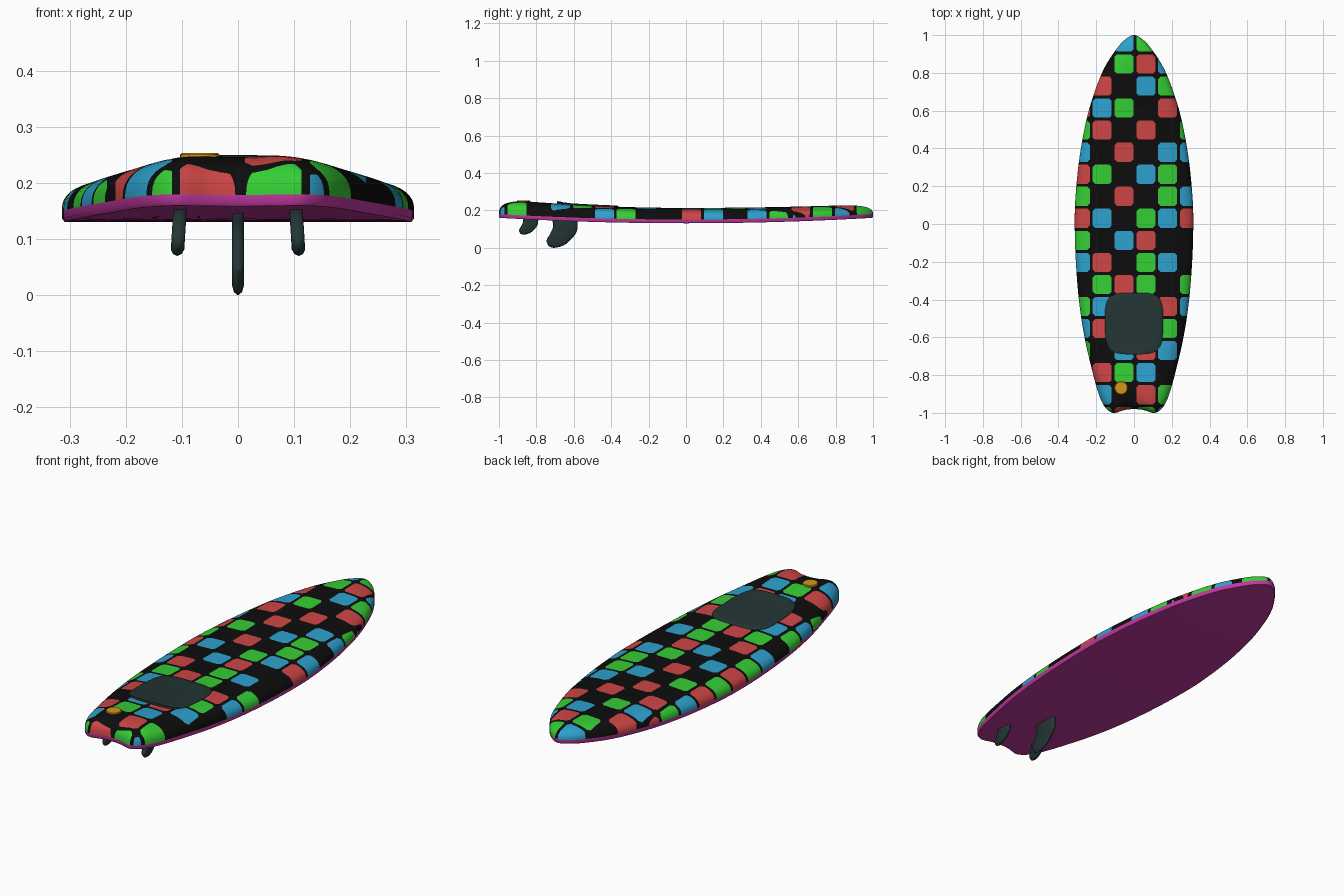
import bpy, bmesh, math
from mathutils import Vector
from mathutils.bvhtree import BVHTree

if "Cube" in bpy.data.objects:
    bpy.data.objects.remove(bpy.data.objects["Cube"])


def material(name, rgb):
    m = bpy.data.materials.new(name)
    m.diffuse_color = (*rgb, 1)
    m.use_nodes = True
    m.node_tree.nodes["Principled BSDF"].inputs["Base Color"].default_value = m.diffuse_color
    return m


BLACK = material("black", (0.004, 0.004, 0.004))
RED = material("red", (0.62, 0.06, 0.06))
GREEN = material("green", (0.035, 0.62, 0.035))
BLUE = material("blue", (0.026, 0.36, 0.62))
PINK = material("magenta", (0.54, 0.04, 0.35))
SLATE = material("dark slate", (0.017, 0.034, 0.034))
GOLD = material("gold", (0.68, 0.30, 0.01))


def finish(bm, name, mats, angle=40):
    me = bpy.data.meshes.new(name)
    bm.to_mesh(me)
    bm.free()
    ob = bpy.data.objects.new(name, me)
    bpy.context.collection.objects.link(ob)
    for m in mats:
        me.materials.append(m)
    bpy.ops.object.select_all(action='DESELECT')
    ob.select_set(True)
    bpy.context.view_layer.objects.active = ob
    bpy.ops.object.shade_smooth_by_angle(angle=math.radians(angle))
    return ob


def loft(rings):
    """Skin closed rings with quads; coincident points are welded."""
    bm = bmesh.new()
    vs = [[bm.verts.new(p) for p in ring] for ring in rings]
    for a, b in zip(vs, vs[1:]):
        n = len(a)
        for i in range(n):
            j = (i + 1) % n
            bm.faces.new((a[j], a[i], b[i], b[j]))
    bmesh.ops.remove_doubles(bm, verts=bm.verts[:], dist=1e-4)
    return bm


def smooth_curve(pts, first, last, steps):
    """Catmull-Rom curve through pts."""
    p = [Vector(q) for q in [first] + pts + [last]]
    out = []
    for i in range(1, len(p) - 2):
        a, b, c, d = p[i - 1:i + 3]
        for k in range(steps):
            t = k / steps
            out.append(0.5 * (2 * b + (c - a) * t + (2 * a - 5 * b + 4 * c - d) * t * t
                              + (3 * b - a - 3 * c + d) * t ** 3))
    return out + [p[-2]]


# Board outline: half from nose to tail notch, then mirrored
half = [(0, 1), (0.045, 0.978), (0.09, 0.93), (0.155, 0.83), (0.205, 0.71), (0.25, 0.56),
        (0.286, 0.37), (0.307, 0.18), (0.314, 0.03), (0.309, -0.18), (0.292, -0.4),
        (0.262, -0.6), (0.218, -0.79), (0.187, -0.9), (0.16, -0.96), (0.13, -0.992),
        (0.1, -1.0), (0.05, -0.985), (0, -0.98)]
side = smooth_curve(half, (-0.045, 0.978), (-0.05, -0.985), 6)
outline = side + [Vector((-p.x, p.y)) for p in side[-2:0:-1]]


def bottom_z(y):
    return 0.131 + 0.029 * y * y


def top_z(y):
    return 0.213 + (0.02 if y > 0 else 0.049) * y * y


def board_ring(r, height):
    """Outline shrunk towards the centre line, height(y) above the base."""
    ring = []
    for p in outline:
        y = p.y * (0.7 + 0.3 * r)
        ring.append((p.x * r, y, height(y)))
    return ring


BAND = 0.02

# Hull bottom with the low rail band
bottom = [(r, 0) for r in (0, 0.25, 0.5, 0.75, 0.9, 0.985)] + [(1, 0.006), (1, BAND)]
hull = loft([board_ring(r, lambda y, h=h: bottom_z(y) + h) for r, h in bottom])
finish(hull, "hull_bottom", [PINK])

# Domed deck
N = 20
deck_rings = []
for i in range(N + 1):
    r = math.cos(i / N * math.pi / 2) if i < N else 0.0
    f = (1 - r ** 4.7) ** 0.4
    deck_rings.append(board_ring(r, lambda y, f=f: bottom_z(y) + BAND
                                 + (top_z(y) - bottom_z(y) - BAND) * f))
deck = loft(deck_rings)
tree = BVHTree.FromBMesh(deck)


def deck_z(x, y):
    return tree.ray_cast(Vector((x, y, 1)), Vector((0, 0, -1)))[0].z


# Coloured tiles on the deck, nose row first; dots stay black
rows = ["..BG..", "..GRB.", ".R.BG.", "RBG.RB", "GR.R.G", "B.R.BB", "RG.BG.", "G.R.GB",
        "RB.GBR", "G.BR..", "BR.GB.", ".GRG.G", "GB..RB", "BR..G.", "G.BRB.", ".RGB..",
        ".B.RG.", ".GRGB."]
PX, PY, X0, Y0 = 0.1155, 0.1167, 0.005, 0.03
EDGE, CORNER = 0.435, 0.76


def cut(u, v, c):
    """Cut the deck along u*col + v*row = c in tile units."""
    n = Vector((u / PX, v / PY, 0))
    c += u * (X0 / PX + 0.5) + v * Y0 / PY
    bmesh.ops.bisect_plane(deck, geom=deck.verts[:] + deck.edges[:] + deck.faces[:],
                           dist=1e-4, plane_co=n * (c / n.length_squared), plane_no=n)


for s in (-1, 1):
    for k in range(-3, 3):
        cut(1, 0, k + s * EDGE)
    for k in range(-9, 9):
        cut(0, 1, k + s * EDGE)
    for k in range(-12, 12):
        cut(1, 1, k + s * CORNER)
        cut(1, -1, k + s * CORNER)

for f in deck.faces:
    c = f.calc_center_median()
    u, v = (c.x - X0) / PX - 0.5, (c.y - Y0) / PY
    col, row = round(u), round(v)
    du, dv = abs(u - col), abs(v - row)
    if max(du, dv) < EDGE and du + dv < CORNER and 0 <= 8 - row < 18 and -3 <= col < 3:
        f.material_index = ".RGB".index(rows[8 - row][col + 3])
finish(deck, "deck", [BLACK, RED, GREEN, BLUE])

# Grip pad hugging the deck, with a small kick at the rear
pad_rings = []
for r, lift in ((1, -0.006), (1, 0.003), (0.97, 0.006), (0.8, 0.006), (0.55, 0.006),
                (0.3, 0.006), (0, 0.006)):
    ring = []
    for i in range(64):
        a = -2 * math.pi * i / 64
        c, s = math.cos(a), math.sin(a)
        x = math.copysign(abs(c) ** 0.5, c) * 0.154 * r
        y = math.copysign(abs(s) ** 0.5, s) * 0.163 * r
        x *= 1 + 0.25 * min(0, y + 0.03)
        kick = 0.008 * max(0, (-y - 0.08) / 0.08) ** 2 if lift > 0 else 0
        ring.append((x, y - 0.527, deck_z(x, y - 0.527) + lift + kick))
    pad_rings.append(ring)
finish(loft(pad_rings), "grip_pad", [SLATE], 60)

# Leash plug
px, py = -0.068, -0.868
pz = deck_z(px, py)
plug_rings = [[(px + r * math.cos(-a * math.pi / 16), py + r * math.sin(-a * math.pi / 16), pz + h)
               for a in range(32)]
              for r, h in ((0.035, -0.012), (0.035, 0.003), (0.032, 0.006), (0, 0.006))]
finish(loft(plug_rings), "leash_plug", [GOLD])

# Fins: swept profile (y, z) relative to the top of the leading edge
fin_profile = [(0, 0.03), (0, 0), (-0.003, -0.055), (-0.03, -0.095), (-0.07, -0.13),
               (-0.12, -0.145), (-0.152, -0.137), (-0.165, -0.105), (-0.145, -0.068),
               (-0.13, -0.03), (-0.135, 0), (-0.14, 0.03)]
fin_curve = smooth_curve(fin_profile, (0, 0.05), (-0.14, 0.05), 4)


def fin(name, x, y, z, size, half_thick, tilt):
    cy, cz = -0.08, -0.05
    rings = []
    for t, k in ((-1, 0.8), (-0.65, 0.94), (0, 1), (0.65, 0.94), (1, 0.8)):
        ring = []
        for p in fin_curve:
            dy = (cy + (p.x - cy) * k) * size
            dz = (cz + (p.y - cz) * k) * size
            ring.append((x + t * half_thick - tilt * dz, y + dy, z + dz))
        rings.append(ring)
    bm = loft(rings)
    bmesh.ops.holes_fill(bm, edges=[e for e in bm.edges if e.is_boundary], sides=0)
    bmesh.ops.recalc_face_normals(bm, faces=bm.faces[:])
    finish(bm, name, [SLATE], 50)


fin("centre_fin", 0, -0.58, 0.145, 1, 0.011, 0)
for label, s in (("left", -1), ("right", 1)):
    fin(label + "_side_fin", s * 0.103, -0.79, 0.16, 0.62, 0.012, s * 0.06)
